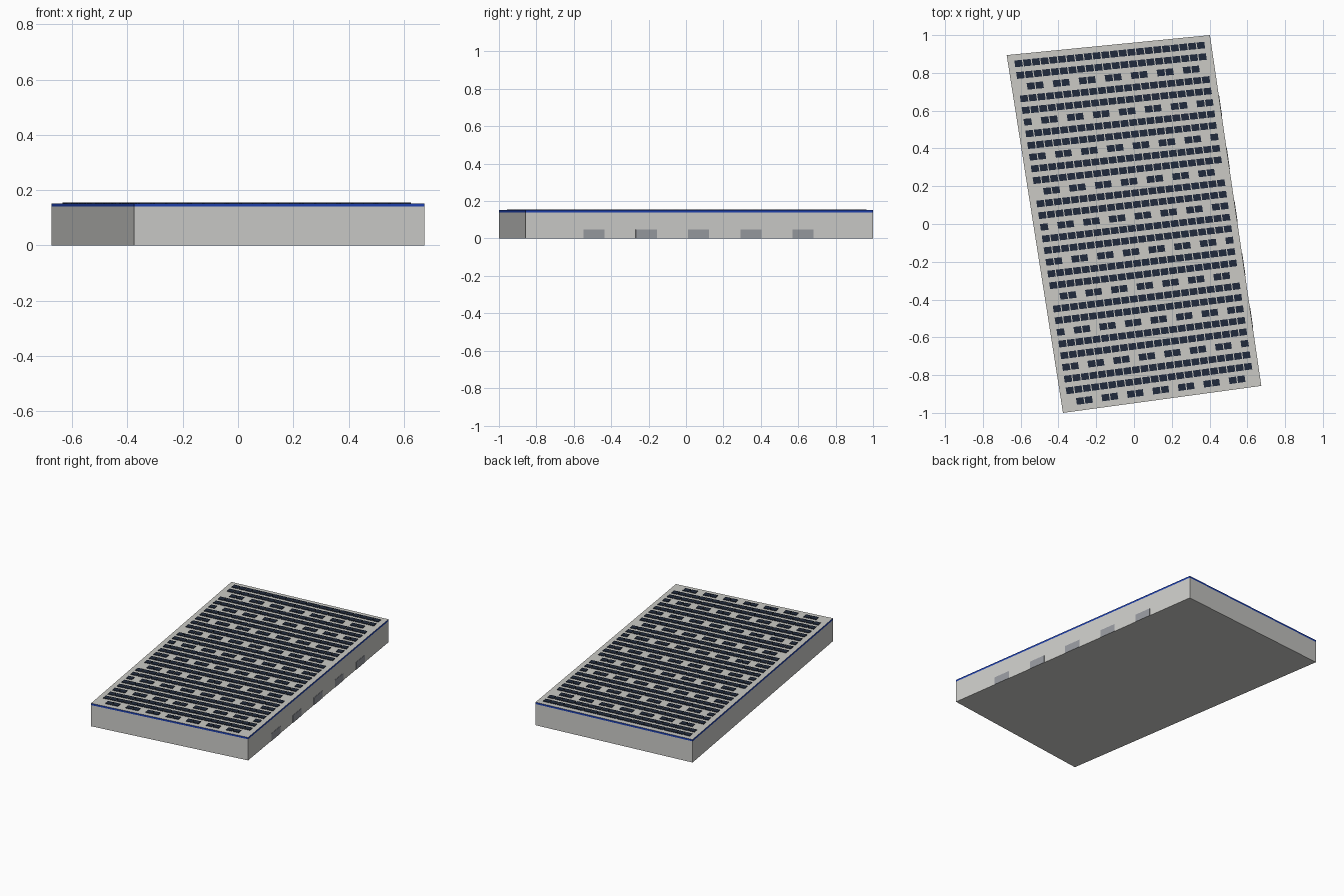
import bpy, bmesh
from mathutils import Vector

if "Cube" in bpy.data.objects:
    bpy.data.objects.remove(bpy.data.objects["Cube"])

# footprint corners: back-left, back-right, front-right, front-left
BL, BR = Vector((-0.674, 0.894, 0)), Vector((0.402, 1.0, 0))
FR, FL = Vector((0.674, -0.857, 0)), Vector((-0.376, -1.0, 0))
BAND_Z, ROOF_Z, PANEL_Z = 0.140, 0.152, 0.156


def srgb(*rgb):
    return [((c / 255 + 0.055) / 1.055) ** 2.4 for c in rgb] + [1]


def material(name, *rgb):
    m = bpy.data.materials.new(name)
    m.diffuse_color = srgb(*rgb)
    m.use_nodes = True
    m.node_tree.nodes["Principled BSDF"].inputs["Base Color"].default_value = m.diffuse_color
    return m


wall = material("wall grey", 205, 205, 202)
roof = material("roof grey", 203, 202, 197)
blue = material("trim blue", 30, 64, 175)
navy = material("panel navy", 32, 42, 60)
door = material("door grey", 152, 155, 161)


def finish(bm, name, *mats):
    bmesh.ops.recalc_face_normals(bm, faces=bm.faces)
    me = bpy.data.meshes.new(name)
    bm.to_mesh(me)
    bm.free()
    for m in mats:
        me.materials.append(m)
    ob = bpy.data.objects.new(name, me)
    bpy.context.collection.objects.link(ob)
    return ob


def prism(bm, pts, z0, z1):
    """Extrude a ground outline from z0 to z1."""
    f = bm.faces.new([bm.verts.new((p.x, p.y, z0)) for p in pts])
    top = bmesh.ops.extrude_face_region(bm, geom=[f])["geom"]
    for v in top:
        if isinstance(v, bmesh.types.BMVert):
            v.co.z = z1


def on_roof(u, v):
    """u runs left to right, v runs back to front across the footprint."""
    return BL.lerp(BR, u).lerp(FL.lerp(FR, u), v)


# warehouse body: grey walls, blue top band, grey roof
bm = bmesh.new()
prism(bm, [BL, BR, FR, FL], 0, ROOF_Z)
bmesh.ops.bisect_plane(bm, geom=bm.verts[:] + bm.edges[:] + bm.faces[:],
                       plane_co=(0, 0, BAND_Z), plane_no=(0, 0, 1))
for f in bm.faces:
    z = f.calc_center_median().z
    f.material_index = 2 if z > ROOF_Z - 0.001 else 1 if z > BAND_Z else 0
finish(bm, "warehouse", wall, blue, roof)

# solar panels: every third row has staggered gaps
ROWS, COLS = 30, 22
bm = bmesh.new()
for r in range(ROWS):
    for c in range(COLS):
        if r % 3 == 2 and c % 3 == (r // 3) % 3:
            continue
        u = 0.03 + 0.94 * (c + 0.5) / COLS
        v = 0.01 + 0.98 * (r + 0.5) / ROWS
        du, dv = 0.0188, 0.0093
        prism(bm, [on_roof(u + a * du, v + b * dv)
                   for a, b in ((-1, -1), (1, -1), (1, 1), (-1, 1))],
              ROOF_Z, PANEL_Z)
finish(bm, "solar_panels", navy)

# loading doors: thin plates along the right wall
along = (BR - FR).normalized()
out = Vector((along.y, -along.x, 0))
bm = bmesh.new()
for i in range(5):
    t = (-0.492 + 0.2795 * i - FR.y) / (BR.y - FR.y)
    mid = FR.lerp(BR, t)
    a, b = mid - along * 0.057, mid + along * 0.057
    prism(bm, [a, b, b + out * 0.002, a + out * 0.002], 0, 0.049)
finish(bm, "loading_doors", door)
